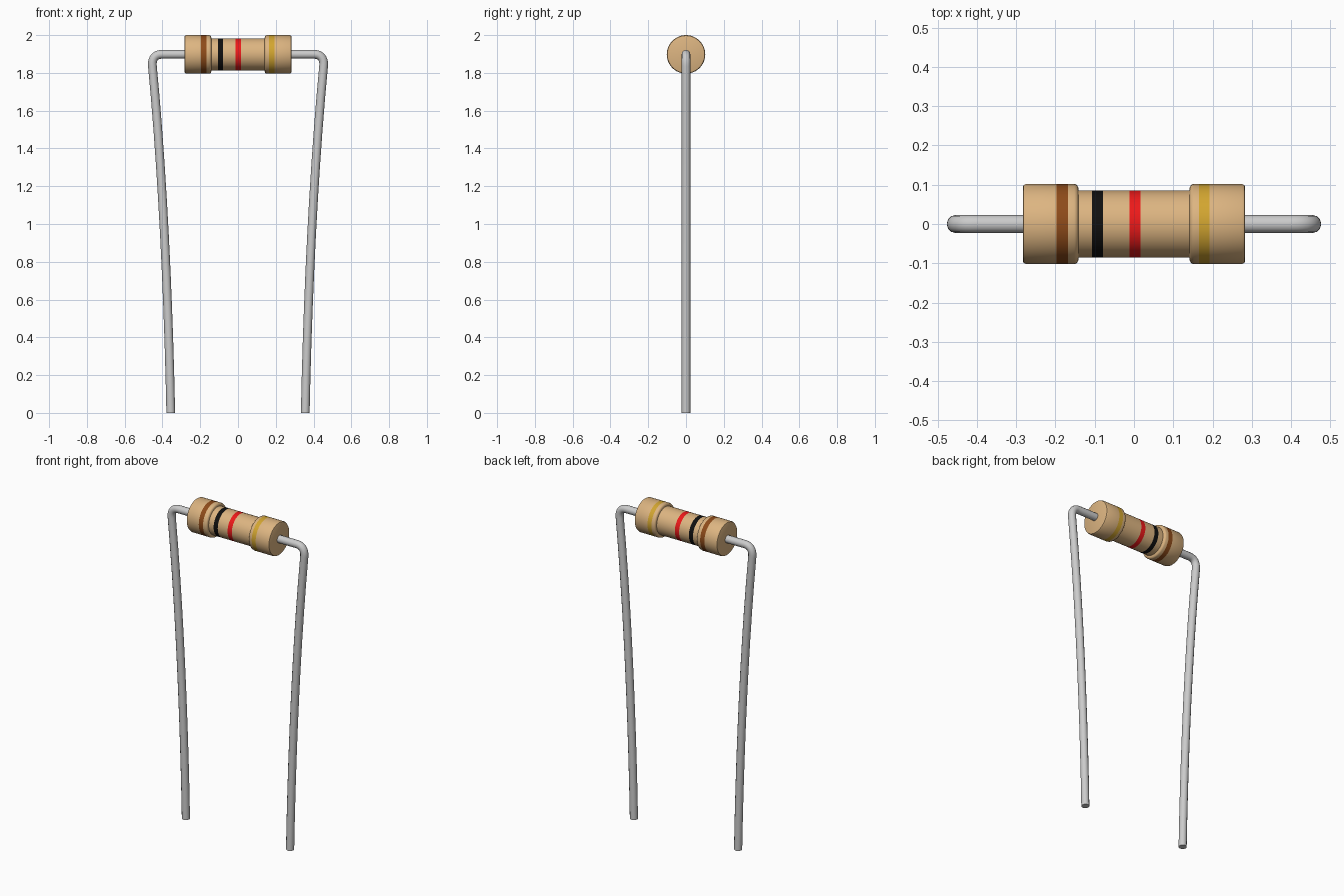
import bpy, bmesh
from math import cos, sin, pi, radians

if "Cube" in bpy.data.objects:
    bpy.data.objects.remove(bpy.data.objects["Cube"])

AXIS_Z = 1.898
SIDES = 48


def material(name, rgb):
    m = bpy.data.materials.new(name)
    m.diffuse_color = (*rgb, 1)
    m.use_nodes = True
    m.node_tree.nodes["Principled BSDF"].inputs["Base Color"].default_value = m.diffuse_color
    return m


def smooth(obj):
    bpy.ops.object.select_all(action='DESELECT')
    obj.select_set(True)
    bpy.context.view_layer.objects.active = obj
    bpy.ops.object.shade_smooth_by_angle(angle=radians(40))


# Resistor body: profile (x, radius) revolved about the x axis
R, W = 0.102, 0.085
half = [(0.283, R - 0.008), (0.281, R - 0.003), (0.275, R),
        (0.152, R), (0.146, R - 0.002), (0.142, R - 0.008), (0.141, W)]
left = [(-x, r) for x, r in half]
right = half[::-1]
profile = (left[:3] + [(-0.197, R), (-0.168, R)] + left[3:]
           + [(-0.107, W), (-0.079, W), (-0.012, W), (0.017, W)]
           + right[:4] + [(0.192, R)] + right[4:])
profile.insert(profile.index((0.192, R)), (0.165, R))

# Colour bands: start x -> material slot
bands = {-0.197: 1, -0.107: 2, -0.012: 3, 0.165: 4}

bm = bmesh.new()
rings = [[bm.verts.new((x, r * cos(2 * pi * i / SIDES),
                        AXIS_Z + r * sin(2 * pi * i / SIDES)))
          for i in range(SIDES)] for x, r in profile]
for k in range(len(rings) - 1):
    a, b = rings[k], rings[k + 1]
    for i in range(SIDES):
        j = (i + 1) % SIDES
        f = bm.faces.new((a[i], a[j], b[j], b[i]))
        f.material_index = bands.get(profile[k][0], 0)
bm.faces.new(rings[0])
bm.faces.new(rings[-1])
# fix the gold band order: profile must run left to right
bmesh.ops.recalc_face_normals(bm, faces=bm.faces)
mesh = bpy.data.meshes.new("resistor_body")
bm.to_mesh(mesh)
bm.free()
for name, rgb in [("tan", (0.72, 0.46, 0.22)), ("brown", (0.27, 0.07, 0.01)),
                  ("black", (0.005, 0.005, 0.005)), ("red", (0.85, 0.01, 0.01)),
                  ("gold", (0.65, 0.38, 0.03))]:
    mesh.materials.append(material(name, rgb))
body = bpy.data.objects.new("resistor_body", mesh)
bpy.context.collection.objects.link(body)
smooth(body)

# Wire leads: (left handle, point, right handle) in x, z
path = [((0.25, AXIS_Z), (0.27, AXIS_Z), (0.30, AXIS_Z)),
        ((0.36, AXIS_Z), (0.405, AXIS_Z), (0.438, AXIS_Z)),
        ((0.457, 1.875), (0.453, 1.835), (0.400, 1.28)),
        ((0.368, 0.60), (0.356, 0.0), (0.356, -0.1))]


def lead(name, s):
    cu = bpy.data.curves.new(name, 'CURVE')
    cu.dimensions = '3D'
    cu.bevel_depth = 0.023
    cu.bevel_resolution = 4
    cu.resolution_u = 10
    cu.use_fill_caps = True
    sp = cu.splines.new('BEZIER')
    sp.bezier_points.add(len(path) - 1)
    for bp, (l, c, r) in zip(sp.bezier_points, path):
        bp.handle_left_type = bp.handle_right_type = 'FREE'
        bp.co = (s * c[0], 0, c[1])
        bp.handle_left = (s * l[0], 0, l[1])
        bp.handle_right = (s * r[0], 0, r[1])
    ob = bpy.data.objects.new(name, cu)
    bpy.context.collection.objects.link(ob)
    bpy.ops.object.select_all(action='DESELECT')
    ob.select_set(True)
    bpy.context.view_layer.objects.active = ob
    bpy.ops.object.convert(target='MESH')
    smooth(bpy.context.view_layer.objects.active)


lead("right_lead", 1)
lead("left_lead", -1)
